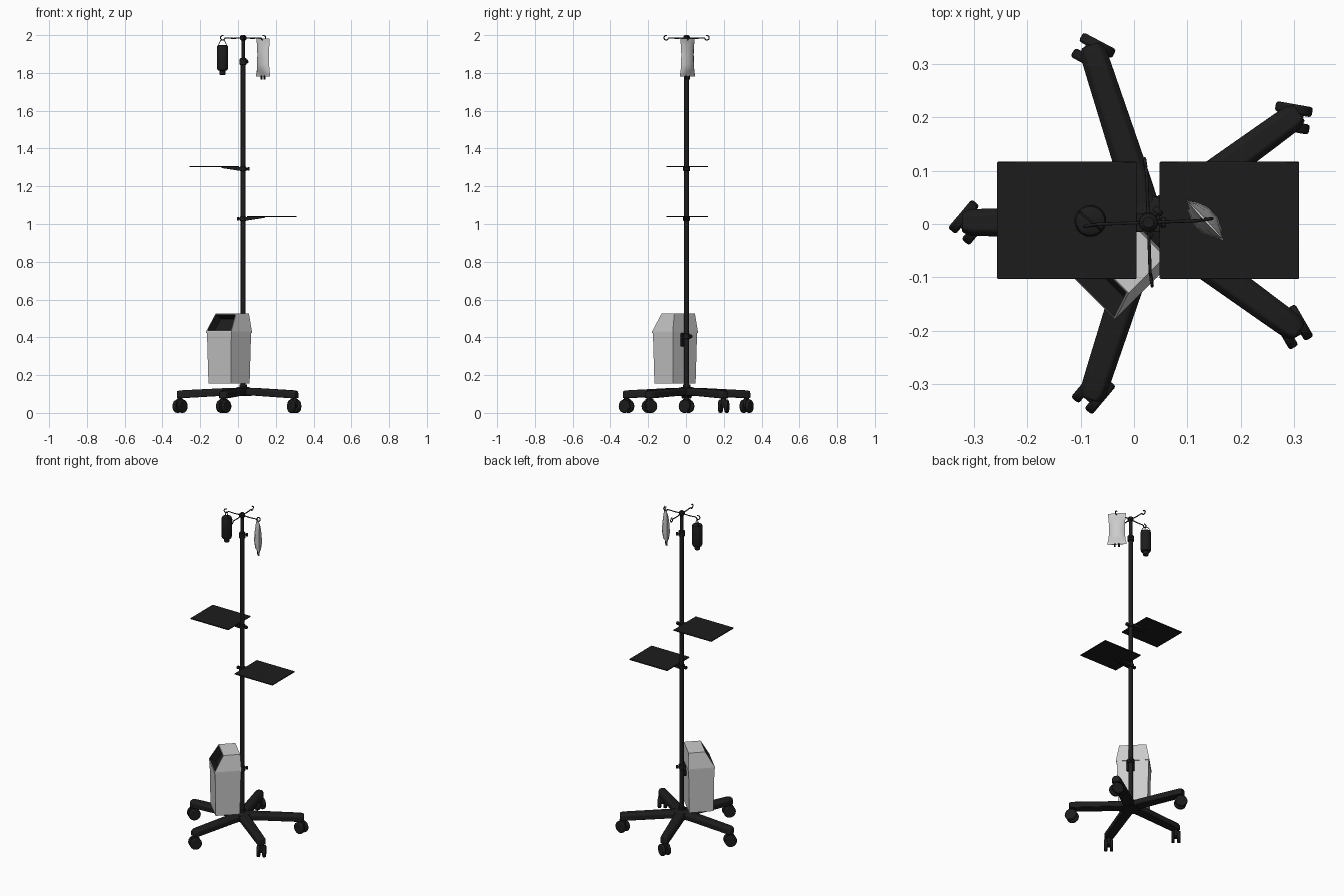
import bpy, bmesh, math
from mathutils import Vector, Matrix

if "Cube" in bpy.data.objects:
    bpy.data.objects.remove(bpy.data.objects["Cube"])

PX, PY = 0.027, 0.003          # pole axis
black = bpy.data.materials.new("black_plastic")
black.diffuse_color = (0.012, 0.012, 0.012, 1)
black.use_nodes = True
black.node_tree.nodes["Principled BSDF"].inputs["Base Color"].default_value = black.diffuse_color


def add(name, bm, mat=black, smooth=True, bevel=0, loc=(0, 0, 0), rot=0):
    bmesh.ops.recalc_face_normals(bm, faces=bm.faces)
    me = bpy.data.meshes.new(name)
    bm.to_mesh(me)
    bm.free()
    ob = bpy.data.objects.new(name, me)
    bpy.context.collection.objects.link(ob)
    ob.location, ob.rotation_euler = loc, (0, 0, rot)
    if mat:
        me.materials.append(mat)
    if bevel:
        m = ob.modifiers.new("bevel", 'BEVEL')
        m.width, m.segments, m.limit_method = bevel, 2, 'ANGLE'
    if smooth:
        bpy.ops.object.select_all(action='DESELECT')
        ob.select_set(True)
        bpy.context.view_layer.objects.active = ob
        bpy.ops.object.shade_smooth_by_angle(angle=math.radians(35))
    return ob


def loft(rings):
    """Skin a list of equal-length point rings and cap both ends."""
    bm = bmesh.new()
    vs = [[bm.verts.new(p) for p in r] for r in rings]
    n = len(vs[0])
    for a, b in zip(vs, vs[1:]):
        for i in range(n):
            bm.faces.new((a[i], a[(i + 1) % n], b[(i + 1) % n], b[i]))
    bm.faces.new(vs[0][::-1])
    bm.faces.new(vs[-1])
    return bm


def lathe(name, profile, loc, n=24):
    """Revolve (radius, z) points around z."""
    rings = [[(r * math.cos(2 * math.pi * i / n), r * math.sin(2 * math.pi * i / n), z)
              for i in range(n)] for r, z in profile]
    return add(name, loft(rings), loc=loc)


def box(name, size, loc, rot=0, bevel=0):
    bm = bmesh.new()
    bmesh.ops.create_cube(bm, size=1)
    bmesh.ops.scale(bm, vec=size, verts=bm.verts)
    return add(name, bm, bevel=bevel, loc=loc, rot=rot)


def rod(name, radius, length, loc, yaw, bevel=0.002):
    """Horizontal cylinder pointing along yaw."""
    bm = bmesh.new()
    bmesh.ops.create_cone(bm, cap_ends=True, segments=24, radius1=radius,
                          radius2=radius, depth=length,
                          matrix=Matrix.Rotation(math.pi / 2, 4, 'Y'))
    return add(name, bm, bevel=bevel, loc=loc, rot=yaw)


def wire(name, pts, radius, loc=(0, 0, 0), rot=0):
    cu = bpy.data.curves.new(name, 'CURVE')
    cu.dimensions, cu.bevel_depth, cu.bevel_resolution = '3D', radius, 2
    cu.use_fill_caps = True
    sp = cu.splines.new('POLY')
    sp.points.add(len(pts) - 1)
    for p, q in zip(sp.points, pts):
        p.co = (*q, 1)
    ob = bpy.data.objects.new(name, cu)
    bpy.context.collection.objects.link(ob)
    ob.location, ob.rotation_euler = loc, (0, 0, rot)
    cu.materials.append(black)


# Base hub and five legs with twin-wheel casters
lathe("base_hub", [(0.045, 0.09), (0.052, 0.097), (0.05, 0.128), (0.03, 0.136),
                   (0.02, 0.138), (0.02, 0.15)], (PX, PY, 0))
axles = [80, 62, -40, -40, 30]
for i in range(5):
    a = math.radians(36 + 72 * i)
    rings = []
    for r, w, z0, z1 in [(0.0, 0.030, 0.092, 0.134), (0.08, 0.030, 0.092, 0.132),
                         (0.30, 0.026, 0.079, 0.121), (0.335, 0.025, 0.077, 0.119),
                         (0.350, 0.018, 0.079, 0.115)]:
        rings.append([(r, -w, z0), (r, w, z0), (r, w, z1 - 0.012), (r, w * 0.6, z1),
                      (r, -w * 0.6, z1), (r, -w, z1 - 0.012)])
    add(f"base_leg_{i}", loft(rings), bevel=0.003, loc=(PX, PY, 0), rot=a)
    c = Vector((PX + 0.334 * math.cos(a), PY + 0.334 * math.sin(a), 0))
    t = math.radians(axles[i])
    d = Vector((math.cos(t), math.sin(t), 0))
    for s in (-1, 1):
        rod(f"caster_wheel_{i}_{s}", 0.035, 0.019, c + d * 0.0165 * s + Vector((0, 0, 0.035)), t, 0.005)
    box(f"caster_housing_{i}", (0.02, 0.04, 0.045), c + Vector((0, 0, 0.052)), t, 0.004)
    lathe(f"caster_stem_{i}", [(0.013, 0.06), (0.013, 0.085)], c, 12)

# Telescopic pole
lathe("lower_pole", [(0.0125, 0.1), (0.0125, 1.87)], (PX, PY, 0))
lathe("upper_pole", [(0.0095, 1.85), (0.0095, 1.985)], (PX, PY, 0))
lathe("pole_cap", [(0.011, 1.972), (0.017, 1.978), (0.017, 1.993), (0.010, 2.0)], (PX, PY, 0))


# Clamping collars, each with a turn knob
def collar(name, z, yaw, h=0.03):
    lathe(name, [(0.015, z - h / 2), (0.018, z - h / 2 + 0.003),
                 (0.018, z + h / 2 - 0.003), (0.015, z + h / 2)], (PX, PY, 0))
    d = Vector((math.cos(yaw), math.sin(yaw), 0))
    o = Vector((PX, PY, z))
    rod(name + "_screw", 0.005, 0.02, o + d * 0.02, yaw, 0)
    rod(name + "_knob", 0.010, 0.010, o + d * 0.028, yaw)


collar("height_collar", 1.86, math.radians(50), 0.035)
collar("bin_collar", 0.405, math.radians(50), 0.03)

# Two trays on opposite sides with wedge brackets
for name, z, s, x in (("upper", 1.304, -1, -0.126), ("lower", 1.04, 1, 0.179)):
    box(name + "_shelf", (0.262, 0.22, 0.007), (x, 0.007, z), bevel=0.002)
    prof = [(0.01, -0.022), (0.03, -0.020), (0.115, -0.007), (0.115, -0.002), (0.01, -0.002)]
    rings = [[(PX + s * px, PY + y, z + pz) for px, pz in prof] for y in (-0.018, 0.018)]
    add(name + "_shelf_bracket", loft(rings), bevel=0.002)
    collar(name + "_shelf_collar", z - 0.012, 0 if s < 0 else math.pi, 0.024)

# Four curled hooks
for i in range(4):
    pts = [(0, 0, 0), (0.05, 0, -0.003), (0.085, 0, -0.001)]
    for k in range(15):
        a = math.radians(190 + 20 * k)
        pts.append((0.108 + 0.012 * math.cos(a), 0.003 * math.sin(k / 5), 0.012 * math.sin(a)))
    wire(f"hook_{i}", pts, 0.003, (PX, PY, 1.986), math.radians(2 + 90 * i))

# Dark bottle with a wire hanger
BX, BY = -0.082, 0.006
lathe("bottle", [(0.020, 1.948), (0.027, 1.944), (0.030, 1.936), (0.030, 1.826),
                 (0.026, 1.815), (0.015, 1.811), (0.015, 1.793), (0.012, 1.789)], (BX, BY, 0))
wire("bottle_hanger", [(-0.026, 0, 1.935), (-0.026, 0, 1.952), (-0.012, 0, 1.972), (0, 0, 1.976),
                       (0.012, 0, 1.972), (0.026, 0, 1.952), (0.026, 0, 1.935)],
     0.002, (BX, BY, 0), math.radians(-40))

# Fluid bag: pillow section pinched flat at the seams
GX, GY, GR = 0.133, 0.008, math.radians(-47)
rings = []
for z, w, t in [(1.983, 0.051, 0.002), (1.972, 0.051, 0.003), (1.945, 0.048, 0.012),
                (1.900, 0.045, 0.018), (1.845, 0.046, 0.021), (1.808, 0.050, 0.015),
                (1.792, 0.055, 0.003), (1.780, 0.055, 0.002)]:
    rings.append([(w, 0, z), (w * 0.75, t * 0.55, z), (w * 0.3, t, z), (-w * 0.3, t, z),
                  (-w * 0.75, t * 0.55, z), (-w, 0, z), (-w * 0.75, -t * 0.55, z),
                  (-w * 0.3, -t, z), (w * 0.3, -t, z), (w * 0.75, -t * 0.55, z)])
add("fluid_bag", loft(rings), mat=None, loc=(GX, GY, 0), rot=GR)
for s in (-1, 1):
    lathe(f"bag_port_{s}", [(0.005, 1.785), (0.005, 1.766)],
          (GX + s * 0.012 * math.cos(GR), GY + s * 0.012 * math.sin(GR), 0), 10)

# Waste bin: tapered body, lip and slanted hood with a recessed dark opening
rings = []
for z, x0, x1, y in [(0.155, -0.070, 0.070, 0.084), (0.422, -0.074, 0.074, 0.091),
                     (0.422, -0.077, 0.077, 0.094), (0.432, -0.077, 0.077, 0.094),
                     (0.525, -0.024, 0.072, 0.077)]:
    rings.append([(x0, -y, z), (x1, -y, z), (x1, y, z), (x0, y, z)])
bm = loft(rings)
bmesh.ops.recalc_face_normals(bm, faces=bm.faces)
slope = min((f for f in bm.faces if f.calc_center_median().z > 0.45), key=lambda f: f.normal.x)
bmesh.ops.inset_individual(bm, faces=[slope], thickness=0.006)
walls = bmesh.ops.inset_individual(bm, faces=[slope], thickness=0.001, depth=-0.045)["faces"]
for f in walls + [slope]:
    f.material_index = 1
BIN = Vector((-0.0475, -0.058, 0))
BR = math.radians(45)
waste_bin = add("waste_bin", bm, mat=None, smooth=False, loc=BIN, rot=BR)
waste_bin.data.materials.append(None)
waste_bin.data.materials.append(black)

# Plate holding the bin to the pole
d = Vector((math.cos(BR), math.sin(BR), 0))
box("bin_bracket", (0.014, 0.045, 0.07), BIN + d * 0.080 + Vector((0.008, -0.008, 0.387)), BR, 0.003)
box("bin_bracket_arm", (0.03, 0.02, 0.025), (PX - 0.004, PY - 0.004, 0.40), BR, 0.002)
